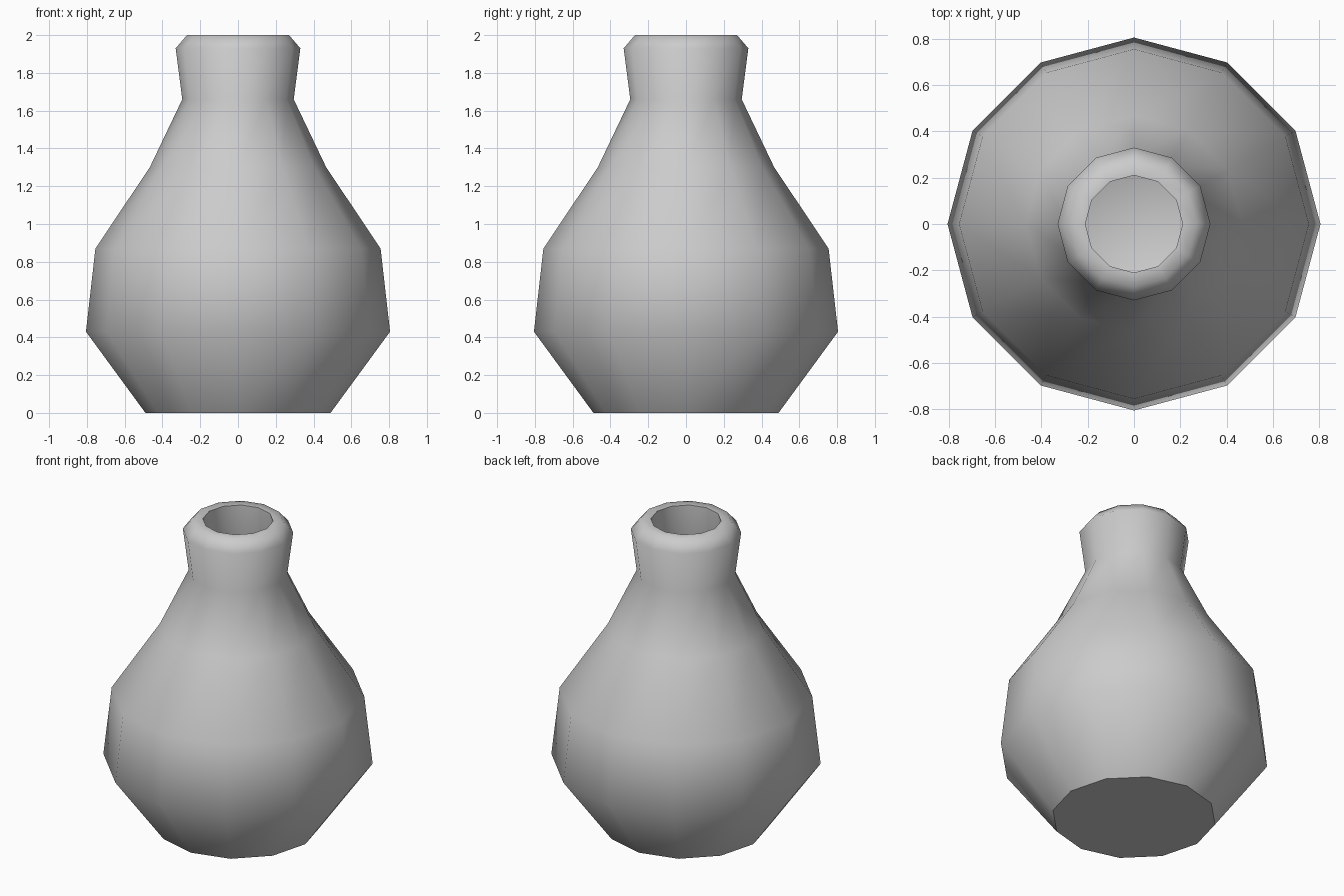
import bpy, bmesh
from math import cos, sin, tau

cube = bpy.data.objects.get("Cube")
if cube:
    bpy.data.objects.remove(cube, do_unlink=True)

SIDES = 12

# Plain grey clay
clay = bpy.data.materials.new("grey_clay")
clay.use_nodes = True
clay.diffuse_color = (0.6, 0.6, 0.6, 1)
clay.node_tree.nodes["Principled BSDF"].inputs["Base Color"].default_value = (0.6, 0.6, 0.6, 1)

# Radius and height, from the foot up the outside, over the lip and down the inside
outside = [(0.49, 0), (0.805, 0.43), (0.755, 0.87), (0.467, 1.3),
           (0.295, 1.66), (0.33, 1.93), (0.27, 2.0)]
inside = [(0.21, 2.0), (0.21, 1.66), (0.37, 1.3), (0.65, 0.87),
          (0.69, 0.45), (0.43, 0.1)]


def lathe(name, profile):
    """Turn a profile around z and close both ends with a flat face."""
    bm = bmesh.new()
    rings = [[bm.verts.new((r * cos(tau * i / SIDES), r * sin(tau * i / SIDES), z))
              for i in range(SIDES)] for r, z in profile]
    for low, high in zip(rings, rings[1:]):
        for i in range(SIDES):
            j = (i + 1) % SIDES
            bm.faces.new((low[i], low[j], high[j], high[i]))
    foot = bm.faces.new(rings[0][::-1])
    bm.faces.new(rings[-1])
    for face in bm.faces:
        face.smooth = True
    # Crisp edges around the foot and the mouth
    mouth = set(rings[len(outside)])
    for edge in bm.edges:
        if edge in foot.edges or all(v in mouth for v in edge.verts):
            edge.smooth = False
    mesh = bpy.data.meshes.new(name)
    bm.to_mesh(mesh)
    bm.free()
    mesh.materials.append(clay)
    obj = bpy.data.objects.new(name, mesh)
    bpy.context.collection.objects.link(obj)
    return obj


lathe("vase", outside + inside)
